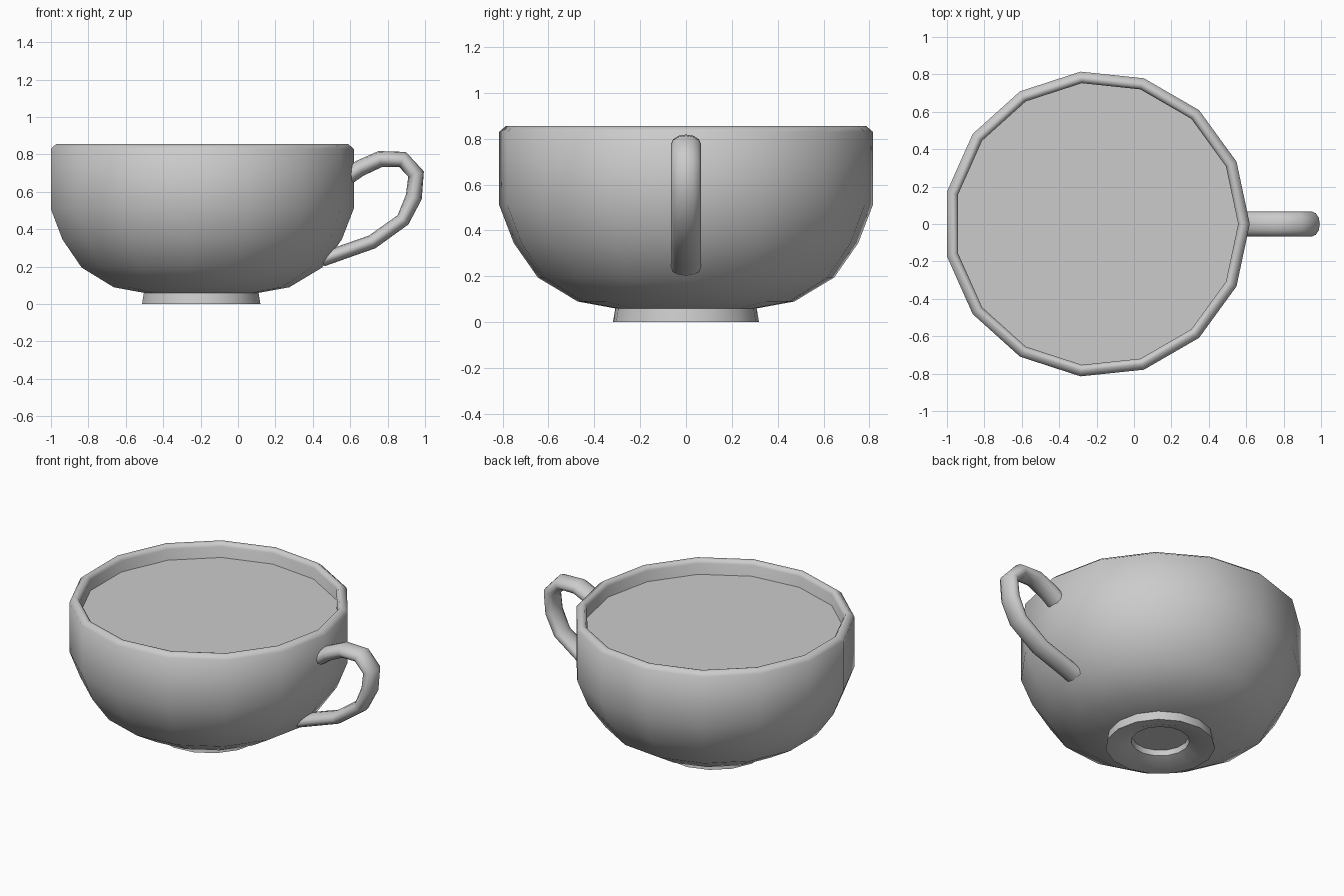
import bpy
from math import cos, sin, pi, radians
from mathutils import Vector

if "Cube" in bpy.data.objects:
    bpy.data.objects.remove(bpy.data.objects["Cube"])

CX, SIDES = -0.2, 15


def make_object(name, verts, faces, angle=60):
    mesh = bpy.data.meshes.new(name)
    mesh.from_pydata(verts, [], faces)
    mesh.shade_smooth()
    mesh.set_sharp_from_angle(angle=radians(angle))
    obj = bpy.data.objects.new(name, mesh)
    bpy.context.collection.objects.link(obj)
    return obj


def ring(r, z):
    return [(CX + r * cos(2 * pi * i / SIDES), r * sin(2 * pi * i / SIDES), z)
            for i in range(SIDES)]


def bridge(rows, n):
    return [(j * n + i, j * n + (i + 1) % n, (j + 1) * n + (i + 1) % n, (j + 1) * n + i)
            for j in range(rows - 1) for i in range(n)]


# Cup: turned profile from the foot recess, up the outside, over the rim, down inside
profile = [(0.165, 0.07), (0.17, 0.035), (0.25, 0.005), (0.32, 0.0), (0.31, 0.06),
           (0.475, 0.09), (0.65, 0.195), (0.755, 0.345), (0.819, 0.51), (0.819, 0.83),
           (0.79, 0.855), (0.77, 0.852), (0.757, 0.83), (0.757, 0.52), (0.70, 0.37),
           (0.60, 0.24), (0.44, 0.14), (0.17, 0.11)]
verts = [v for r, z in profile for v in ring(r, z)]
faces = bridge(len(profile), SIDES)
last = (len(profile) - 1) * SIDES
faces += [tuple(reversed(range(SIDES))), tuple(range(last, last + SIDES))]
make_object("cup", verts, faces)

# Drink surface just below the rim
make_object("drink", ring(0.757, 0.76), [tuple(range(SIDES))])

# Handle: oval section swept along a bent path in the xz plane
path = [Vector((x, 0, z)) for x, z in
        [(0.585, 0.68), (0.65, 0.725), (0.76, 0.775), (0.88, 0.773), (0.952, 0.695),
         (0.94, 0.572), (0.882, 0.45), (0.717, 0.332), (0.56, 0.277), (0.45, 0.238)]]
N = 12
verts = []
for k, p in enumerate(path):
    a = (p - path[max(k - 1, 0)]).normalized()
    b = (path[min(k + 1, len(path) - 1)] - p).normalized()
    t = (a + b).normalized()
    side = Vector((-t.z, 0, t.x))
    half = 0.044 if k < 6 else 0.038
    for i in range(N):
        w = 2 * pi * i / N
        verts.append(p + side * half * cos(w) + Vector((0, 0.066 * sin(w), 0)))
last = (len(path) - 1) * N
# Winding is chosen so the tube faces outward
faces = [tuple(reversed(f)) for f in bridge(len(path), N)]
faces += [tuple(range(N)), tuple(reversed(range(last, last + N)))]
handle = make_object("handle", verts, faces)

# Consistent outward normals on the handle
import bmesh
bm = bmesh.new()
bm.from_mesh(handle.data)
bmesh.ops.recalc_face_normals(bm, faces=bm.faces)
bm.to_mesh(handle.data)
bm.free()
